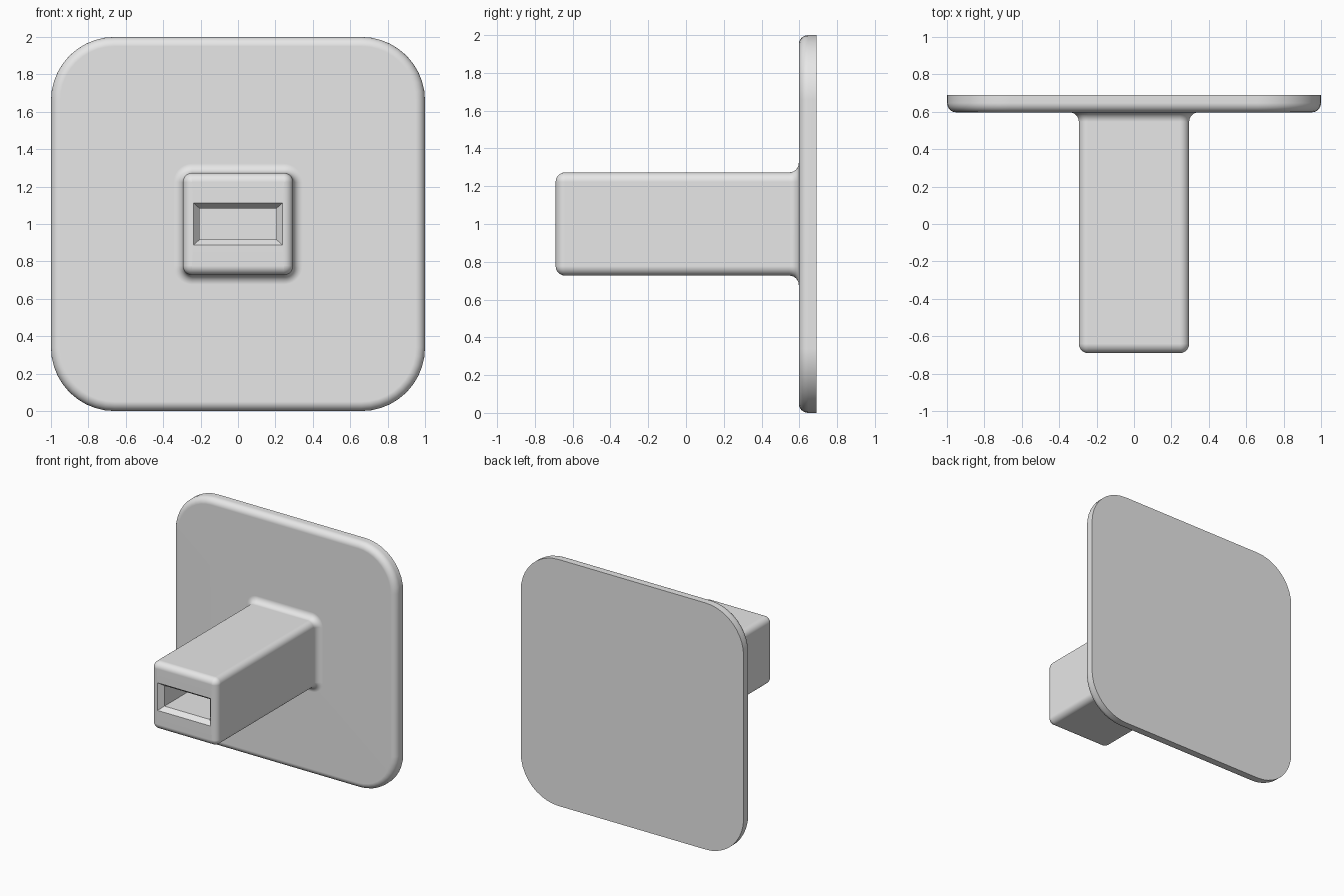
import bpy
import bmesh
from math import sin, cos, pi, radians

cube = bpy.data.objects.get("Cube")
if cube:
    bpy.data.objects.remove(cube, do_unlink=True)

STEPS = 10      # segments per rounded corner
FILLET = 0.05   # radius of every edge rounding
ARC = 6         # segments per edge rounding
MID_Z = 1.0

# Light grey plastic
grey = bpy.data.materials.new("light_grey")
grey.use_nodes = True
colour = (0.8, 0.8, 0.8, 1)
grey.diffuse_color = colour
grey.node_tree.nodes["Principled BSDF"].inputs["Base Color"].default_value = colour


def rounded_ring(bm, y, hx, hz, r):
    """Rounded rectangle in the plane at depth y."""
    verts = []
    for k, (sx, sz) in enumerate([(1, 1), (-1, 1), (-1, -1), (1, -1)]):
        for i in range(STEPS + 1):
            a = (k + i / STEPS) * pi / 2
            verts.append(bm.verts.new((sx * (hx - r) + r * cos(a), y,
                                       MID_Z + sz * (hz - r) + r * sin(a))))
    return verts


def grown(y, hx, hz, r, d):
    """Section outline offset outwards by d."""
    return (y, hx + d, hz + d, r + d)


angles = [i / ARC * pi / 2 for i in range(ARC + 1)]
plate = (1.0, 1.0, 0.34)
stem = (0.295, 0.273, 0.05)
back, plate_front, stem_front = 0.69, 0.597, -0.69

# Wall plate with rounded front rim
sections = [(back, *plate)]
for a in angles:
    sections.append(grown(plate_front + FILLET * (1 - sin(a)), *plate,
                          -FILLET * (1 - cos(a))))
# Concave blend from plate into stem
for a in angles:
    sections.append(grown(plate_front - FILLET * (1 - cos(a)), *stem,
                          FILLET * (1 - sin(a))))
# Stem with rounded front rim
for a in angles:
    sections.append(grown(stem_front + FILLET * (1 - sin(a)), *stem,
                          -0.98 * FILLET * (1 - cos(a))))
# Chamfered socket opening and its deep cavity
sections += [(stem_front, 0.238, 0.112, 0),
             (stem_front + 0.04, 0.205, 0.083, 0),
             (stem_front + 1.0, 0.205, 0.083, 0)]

# Skin the sections and cap both ends
bm = bmesh.new()
rings = [rounded_ring(bm, *s) for s in sections]
n = len(rings[0])
for a, b in zip(rings, rings[1:]):
    for i in range(n):
        j = (i + 1) % n
        bm.faces.new((a[i], a[j], b[j], b[i]))
bm.faces.new(rings[0])
bm.faces.new(rings[-1])
bmesh.ops.remove_doubles(bm, verts=bm.verts[:], dist=0.0002)
bmesh.ops.recalc_face_normals(bm, faces=bm.faces[:])

mesh = bpy.data.meshes.new("plate_with_socket_stem")
bm.to_mesh(mesh)
bm.free()
mesh.materials.append(grey)
body = bpy.data.objects.new("plate_with_socket_stem", mesh)
bpy.context.collection.objects.link(body)

# Smooth rounded rims, crisp flat faces
bpy.ops.object.select_all(action='DESELECT')
body.select_set(True)
bpy.context.view_layer.objects.active = body
bpy.ops.object.shade_smooth_by_angle(angle=radians(30))
weighted = body.modifiers.new("weighted_normals", 'WEIGHTED_NORMAL')
weighted.keep_sharp = True
